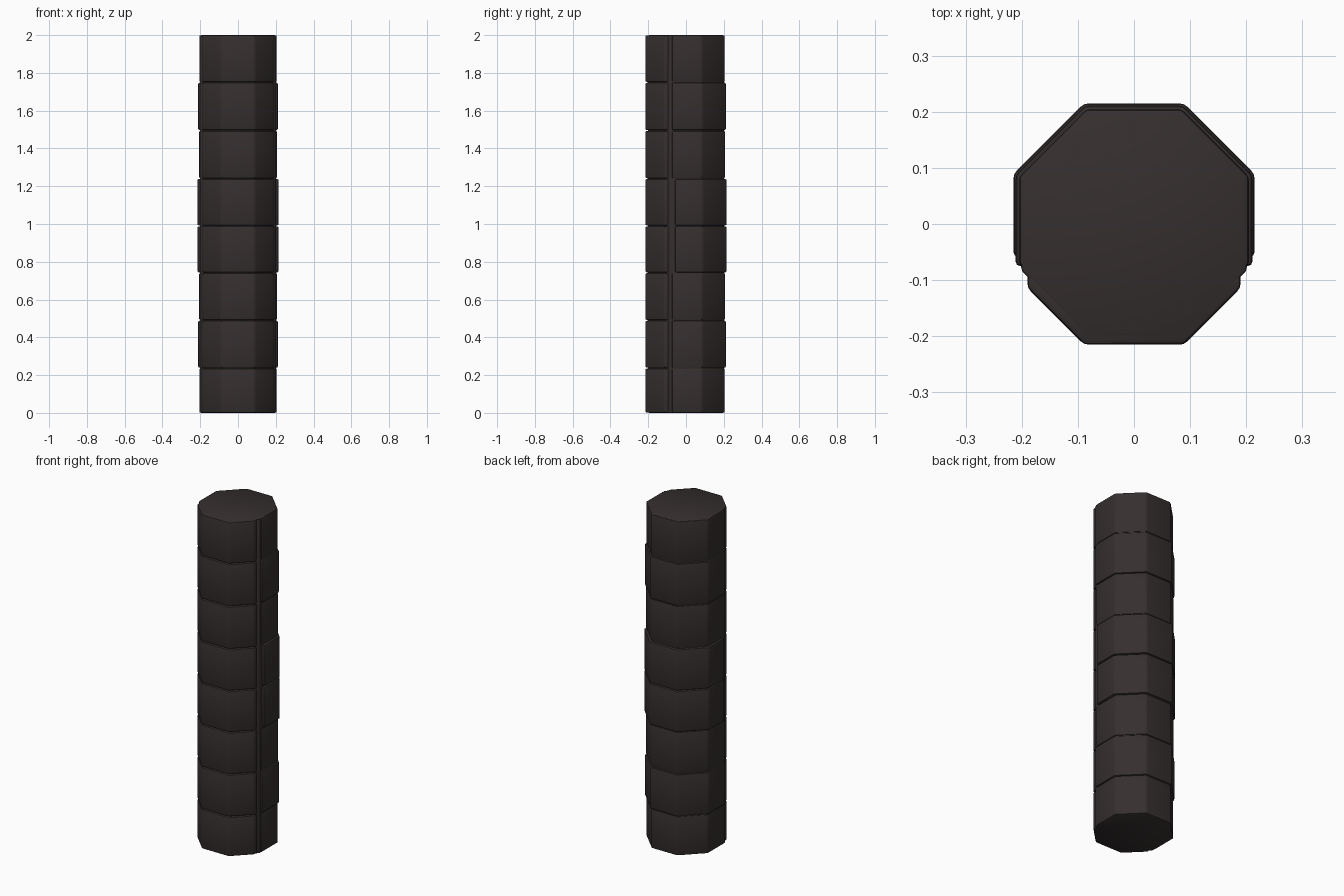
import bpy, bmesh, math

if "Cube" in bpy.data.objects:
    bpy.data.objects.remove(bpy.data.objects["Cube"])

stone = bpy.data.materials.new("dark brown stone")
stone.diffuse_color = (0.036, 0.028, 0.028, 1)
stone.use_nodes = True
stone.node_tree.nodes["Principled BSDF"].inputs["Base Color"].default_value = stone.diffuse_color
T = math.tan(math.pi / 8)


def prism(name, pts, z0, z1, bevel):
    """Extrude a plan outline from z0 to z1 and round its edges."""
    bm = bmesh.new()
    face = bm.faces.new([bm.verts.new((x, y, z0)) for x, y in pts])
    ext = bmesh.ops.extrude_face_region(bm, geom=[face])
    for v in ext["geom"]:
        if isinstance(v, bmesh.types.BMVert):
            v.co.z = z1
    bmesh.ops.recalc_face_normals(bm, faces=bm.faces)
    bmesh.ops.bevel(bm, geom=bm.edges[:], offset=bevel, segments=2,
                    profile=0.5, affect='EDGES', clamp_overlap=True)
    me = bpy.data.meshes.new(name)
    bm.to_mesh(me)
    bm.free()
    me.materials.append(stone)
    ob = bpy.data.objects.new(name, me)
    bpy.context.collection.objects.link(ob)
    bpy.ops.object.select_all(action='DESELECT')
    bpy.context.view_layer.objects.active = ob
    ob.select_set(True)
    bpy.ops.object.shade_smooth_by_angle(angle=math.radians(30))
    return ob


def mirrored(half):
    """Close a right-hand half outline by mirroring it in x."""
    return half + [(-x, y) for x, y in reversed(half)]


# Octagonal core, seen in the two side channels
a = 0.201
prism("core", mirrored([(a * T, -a), (a, -a * T), (a, a * T), (a * T, a)]),
      0.0, 2.0, 0.006)

# Stacked cladding blocks: seam heights, rear apothem and rear edge per level
seams = [0.0, 0.237, 0.49, 0.742, 0.99, 1.24, 1.495, 1.75, 2.0]
rear = [(0.205, -0.075), (0.211, -0.075), (0.206, -0.075), (0.215, -0.058)]
rear += rear[::-1]

for i in range(8):
    z0 = seams[i] + (0.002 if i else 0.001)
    z1 = seams[i + 1] - (0.002 if i < 7 else 0.001)
    # Front block wraps the front and the two front diagonals
    f = 0.215
    prism(f"front_block_{i + 1}",
          mirrored([(f * T, -f), (0.19, 0.19 - f * (1 + T)), (0.19, -0.08)]),
          z0, z1, 0.008)
    # Rear block wraps the sides, rear diagonals and back
    r, y = rear[i]
    prism(f"rear_block_{i + 1}",
          mirrored([(r - 0.03, y), (r, y), (r, r * T), (r * T, r)]),
          z0, z1, 0.008)
